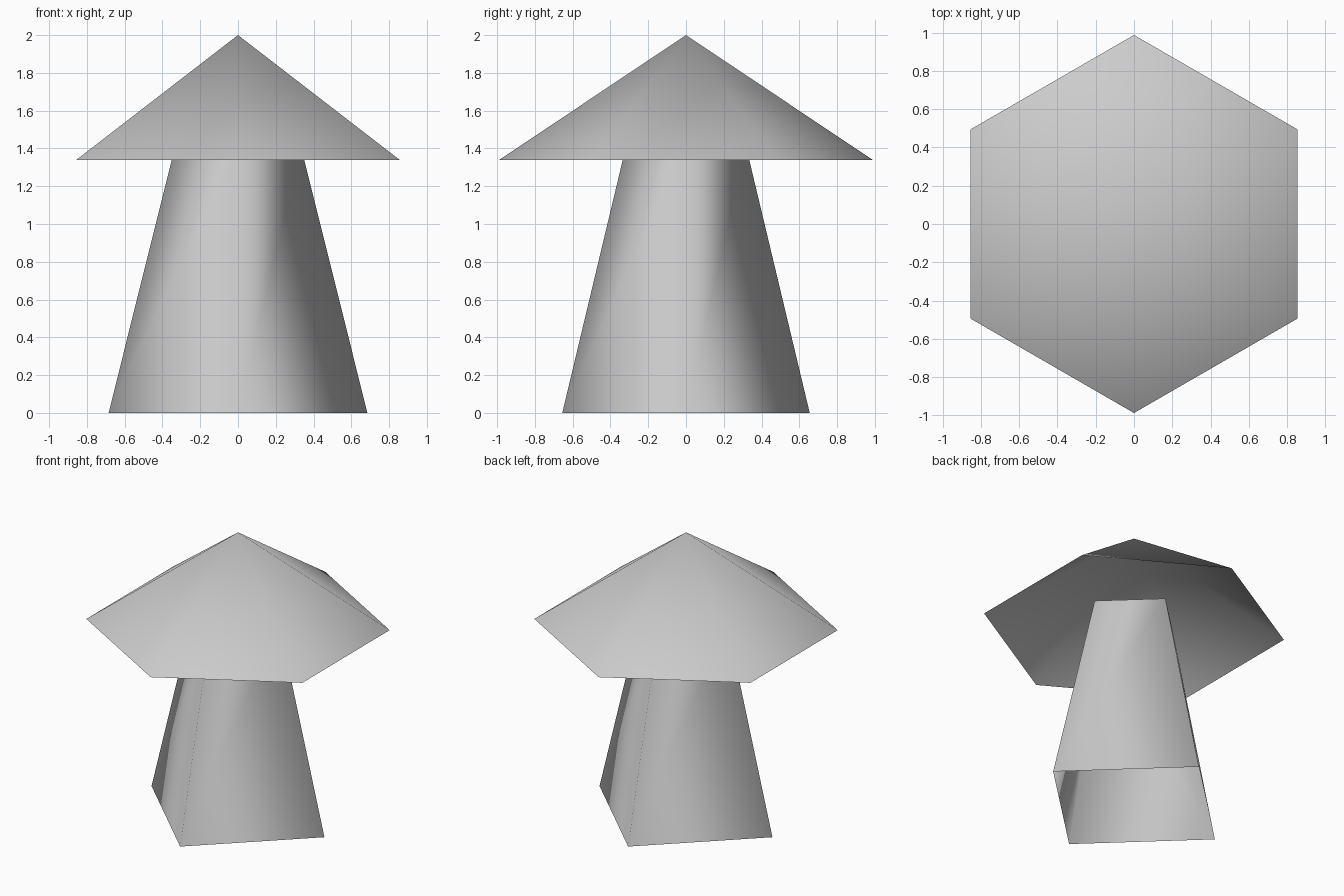
import bpy
import bmesh
from math import cos, sin, radians

old = bpy.data.objects.get("Cube")
if old:
    bpy.data.objects.remove(old, do_unlink=True)

grey = bpy.data.materials.new("light_grey")
grey.use_nodes = True
colour = (0.6, 0.6, 0.6, 1.0)
grey.diffuse_color = colour
grey.node_tree.nodes["Principled BSDF"].inputs["Base Color"].default_value = colour


def ring(bm, sides, rx, ry, z, start=0):
    """Ring of vertices on an ellipse at one height."""
    angles = [radians(start + 360 * i / sides) for i in range(sides)]
    return [bm.verts.new((rx * cos(a), ry * sin(a), z)) for a in angles]


def finish(bm, name):
    """Turn the mesh into a smooth, grey object."""
    mesh = bpy.data.meshes.new(name)
    bm.to_mesh(mesh)
    bm.free()
    mesh.materials.append(grey)
    for face in mesh.polygons:
        face.use_smooth = True
    obj = bpy.data.objects.new(name, mesh)
    bpy.context.collection.objects.link(obj)
    return obj


# Stem: four-sided tapered tube, open at both ends
bm = bmesh.new()
bottom = ring(bm, 4, 0.685, 0.655, 0)
top = ring(bm, 4, 0.333, 0.318, 1.41)
for i in range(4):
    j = (i + 1) % 4
    bm.faces.new((bottom[i], bottom[j], top[j], top[i]))
finish(bm, "stem")

# Cap: hollow six-sided cone, open underneath
bm = bmesh.new()
rim = ring(bm, 6, 0.988, 0.988, 1.34, start=30)
apex = bm.verts.new((0, 0, 2))
for i in range(6):
    bm.faces.new((rim[i], rim[(i + 1) % 6], apex))
finish(bm, "cap")
